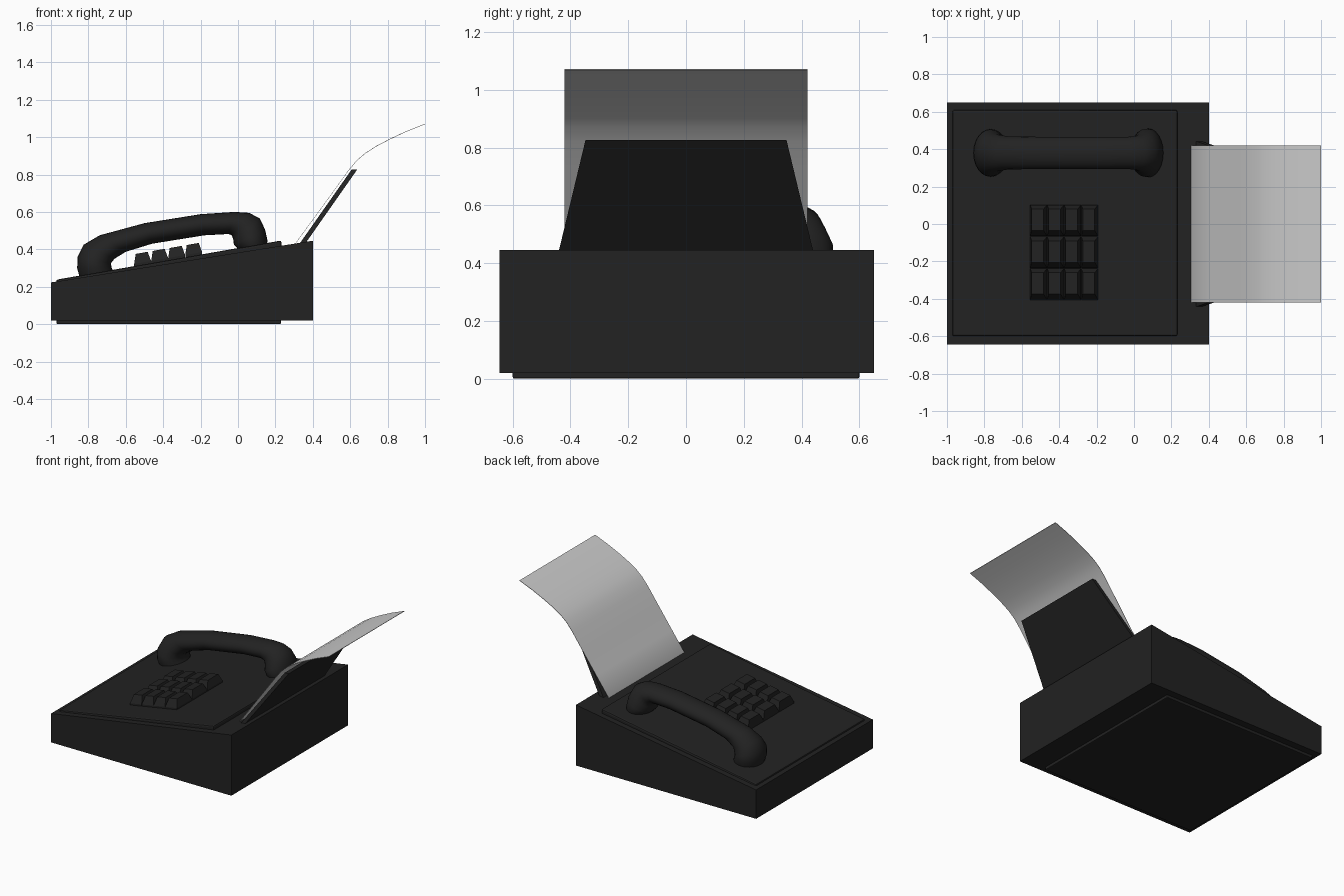
import bpy, bmesh, math

if "Cube" in bpy.data.objects:
    bpy.data.objects.remove(bpy.data.objects["Cube"])

black = bpy.data.materials.new("black_plastic")
black.diffuse_color = (0.016, 0.016, 0.016, 1)
black.use_nodes = True
black.node_tree.nodes["Principled BSDF"].inputs["Base Color"].default_value = black.diffuse_color
white = bpy.data.materials.new("paper_white")
white.diffuse_color = (0.75, 0.75, 0.75, 1)
white.use_nodes = True
white.node_tree.nodes["Principled BSDF"].inputs["Base Color"].default_value = white.diffuse_color


def finish(name, bm, mat=black, smooth=None, bevel=0):
    bmesh.ops.recalc_face_normals(bm, faces=bm.faces)
    me = bpy.data.meshes.new(name)
    bm.to_mesh(me)
    bm.free()
    ob = bpy.data.objects.new(name, me)
    bpy.context.collection.objects.link(ob)
    me.materials.append(mat)
    if bevel:
        m = ob.modifiers.new("bevel", 'BEVEL')
        m.width, m.segments = bevel, 2
    if smooth:
        bpy.context.view_layer.objects.active = ob
        ob.select_set(True)
        bpy.ops.object.shade_smooth_by_angle(angle=math.radians(smooth))
        ob.select_set(False)
    return ob


def loft(bm, rings, cap=True):
    vs = [[bm.verts.new(p) for p in r] for r in rings]
    n = len(vs[0])
    for a, b in zip(vs, vs[1:]):
        for i in range(n):
            bm.faces.new((a[i], a[(i + 1) % n], b[(i + 1) % n], b[i]))
    if cap:
        bm.faces.new(vs[0])
        bm.faces.new(vs[-1])


def side_extrude(name, prof, y0, y1, **kw):
    bm = bmesh.new()
    loft(bm, [[(x, y, z) for x, z in prof] for y in (y0, y1)])
    return finish(name, bm, **kw)


def panel_z(x):
    return 0.238 + (x + 0.97) * 0.174


# Wedge body, foot plate and raised sloping panel
side_extrude("body", [(-1, 0.02), (0.4, 0.02), (0.4, 0.446), (-1, 0.223)], -0.645, 0.65)
side_extrude("foot_plate", [(-0.97, 0), (0.23, 0), (0.23, 0.03), (-0.97, 0.03)],
             -0.6, 0.6, bevel=0.006)
side_extrude("top_panel", [(-0.97, 0.21), (0.232, 0.40), (0.232, panel_z(0.232)),
                           (-0.972, panel_z(-0.972))], -0.6, 0.61, bevel=0.01)

# Keypad: 4 x 3 tapered keys standing on the slope
bm = bmesh.new()
for c in range(4):
    for r in range(3):
        x, y = -0.555 + c * 0.091, -0.405 + r * 0.17
        base = [(x, y), (x + 0.09, y), (x + 0.09, y + 0.167), (x, y + 0.167)]
        top = [(x + 0.008, y + 0.03), (x + 0.072, y + 0.03),
               (x + 0.072, y + 0.145), (x + 0.008, y + 0.145)]
        loft(bm, [[(px, py, panel_z(px) - 0.01) for px, py in base],
                  [(px, py, panel_z(px) + 0.012) for px, py in base],
                  [(px, py, panel_z(px) + 0.064) for px, py in top]])
finish("keypad_keys", bm)

# Handset: elliptical sections between outer and inner edge, with half width
sections = [
    (-0.845, 0.245, -0.66, 0.27, 0.115), (-0.86, 0.30, -0.675, 0.30, 0.128),
    (-0.857, 0.36, -0.68, 0.325, 0.125), (-0.825, 0.425, -0.66, 0.35, 0.10),
    (-0.74, 0.475, -0.60, 0.387, 0.088), (-0.5, 0.54, -0.46, 0.43, 0.086),
    (-0.2, 0.588, -0.18, 0.475, 0.086), (-0.02, 0.60, -0.05, 0.482, 0.086),
    (0.06, 0.595, -0.032, 0.474, 0.09), (0.117, 0.565, -0.025, 0.45, 0.105),
    (0.145, 0.505, -0.022, 0.425, 0.128), (0.157, 0.45, -0.002, 0.405, 0.13),
    (0.155, 0.41, 0.02, 0.385, 0.118)]
rings = []
for ox, oz, ix, iz, w in sections:
    ring = []
    for i in range(24):
        a = 2 * math.pi * i / 24
        t = 0.5 + 0.5 * math.cos(a)
        ring.append((ix + (ox - ix) * t, 0.38 + w * math.sin(a), iz + (oz - iz) * t))
    rings.append(ring)
bm = bmesh.new()
loft(bm, rings)
finish("handset", bm, smooth=50)

# Tapered paper support leaning back
bm = bmesh.new()
rings = []
for x, z, w in ((0.315, 0.41, 0.448), (0.607, 0.826, 0.348)):
    rings.append([(x, -w, z), (x + 0.03, -w, z), (x + 0.03, w, z), (x, w, z)])
loft(bm, rings)
finish("paper_support", bm)

# Curled sheet of paper
path = [(0.298, 0.42), (0.40, 0.56), (0.52, 0.725), (0.59, 0.822), (0.635, 0.876),
        (0.68, 0.915), (0.74, 0.953), (0.81, 0.99), (0.90, 1.032), (1.0, 1.072)]
t = 0.003
side_extrude("paper_sheet", path + [(x, z - t) for x, z in reversed(path)],
             -0.42, 0.42, mat=white, smooth=40)
